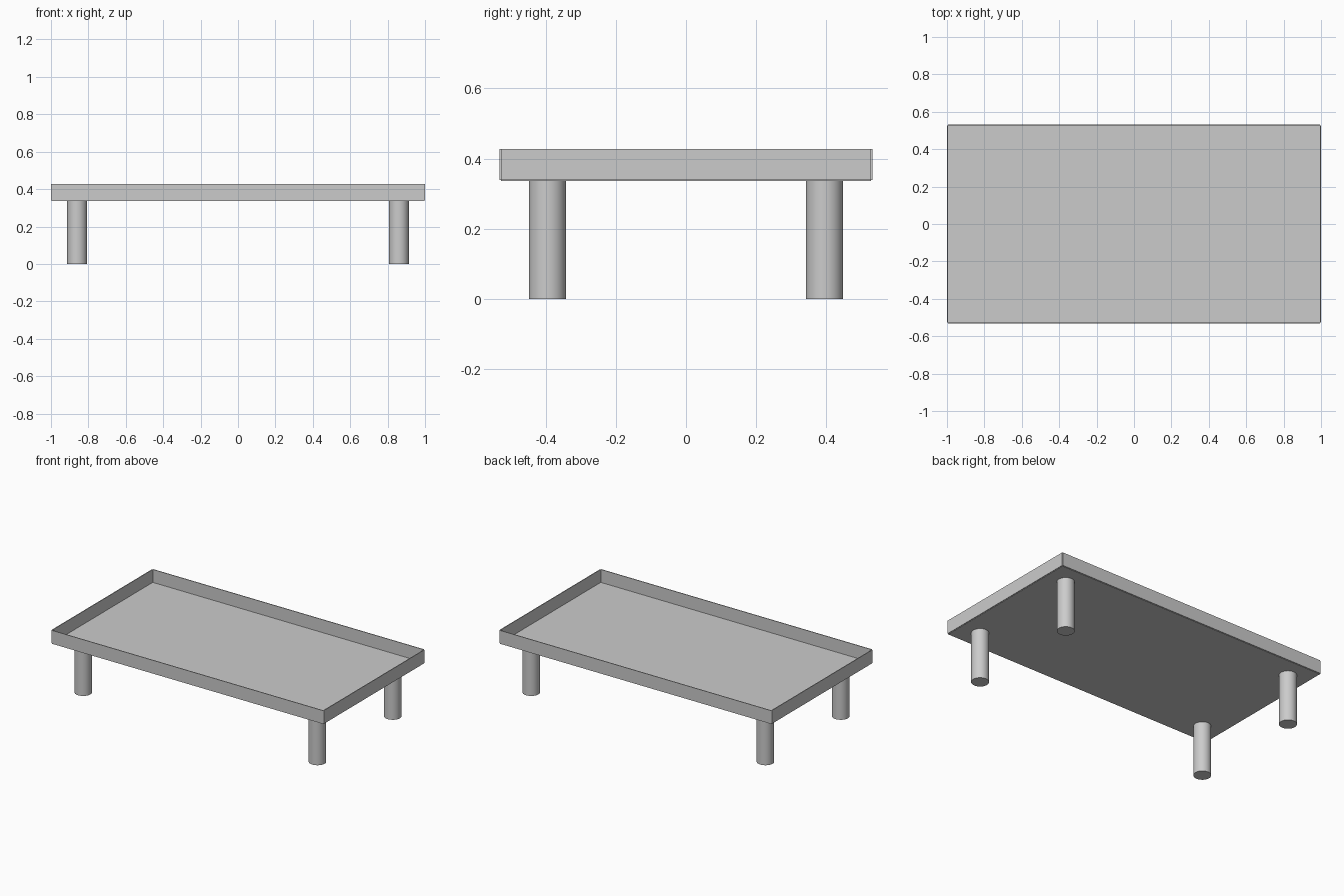
import bpy
import math

default = bpy.data.objects.get("Cube")
if default:
    bpy.data.objects.remove(default, do_unlink=True)

HALF_X, HALF_Y = 1.0, 0.532
BOTTOM, TOP = 0.336, 0.427
SHEET = 0.005

grey = bpy.data.materials.new("plain grey")
grey.use_nodes = True
colour = (0.6, 0.6, 0.6, 1)
grey.diffuse_color = colour
grey.node_tree.nodes["Principled BSDF"].inputs["Base Color"].default_value = colour


def box(name, centre, size):
    bpy.ops.mesh.primitive_cube_add(size=1, location=centre)
    obj = bpy.context.object
    obj.name = name
    obj.scale = size
    bpy.ops.object.transform_apply(location=False, rotation=False, scale=True)
    obj.data.materials.append(grey)


# Thin tray floor
floor_x, floor_y = HALF_X - SHEET, HALF_Y - SHEET
box("tray_floor", (0, 0, BOTTOM + SHEET / 2), (2 * floor_x, 2 * floor_y, SHEET))

# Thin walls folded up around the floor, open at the corner seams
wall_z, wall_h = (BOTTOM + TOP + SHEET / 2) / 2, TOP - BOTTOM - SHEET / 2
for sign, long_name, end_name in ((-1, "front_wall", "right_wall"), (1, "back_wall", "left_wall")):
    box(long_name, (0, sign * (HALF_Y - SHEET / 2), wall_z), (2 * floor_x, SHEET, wall_h))
    box(end_name, (sign * (HALF_X - SHEET / 2), 0, wall_z), (SHEET, 2 * floor_y, wall_h))

# Four round legs
for sx, side in ((-1, "right"), (1, "left")):
    for sy, end in ((-1, "front"), (1, "back")):
        bpy.ops.mesh.primitive_cylinder_add(
            vertices=48, radius=0.053, depth=BOTTOM,
            location=(sx * 0.86, sy * 0.395, BOTTOM / 2))
        leg = bpy.context.object
        leg.name = f"{end}_{side}_leg"
        leg.data.materials.append(grey)
        bpy.ops.object.shade_smooth_by_angle(angle=math.radians(30))
